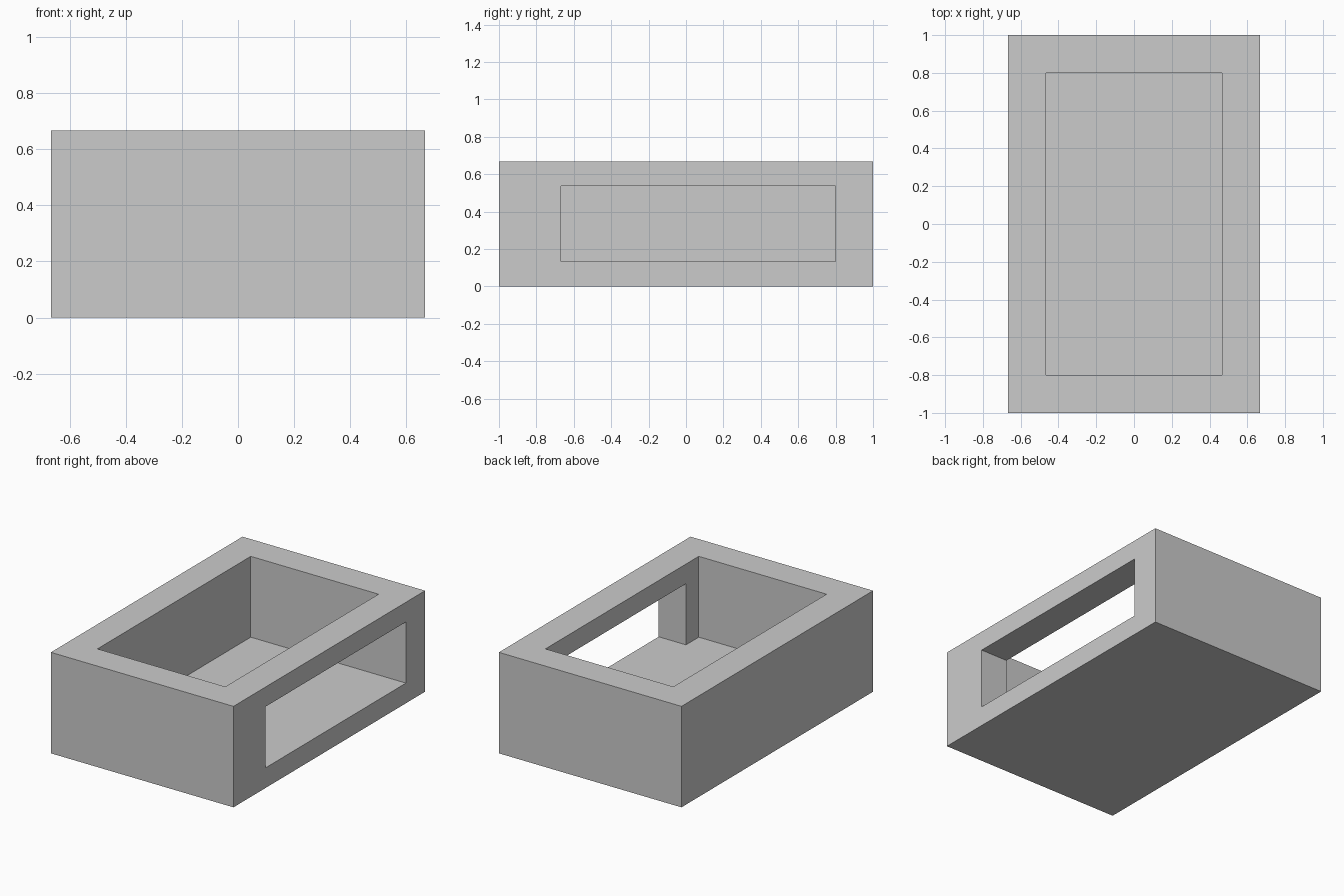
import bpy

if "Cube" in bpy.data.objects:
    bpy.data.objects.remove(bpy.data.objects["Cube"])


def box(name, x, y, z):
    """Box object spanning the given (min, max) ranges."""
    spans = (x, y, z)
    bpy.ops.mesh.primitive_cube_add(size=1)
    ob = bpy.context.object
    ob.name = name
    for v in ob.data.vertices:
        v.co = [(a + b) / 2 + c * (b - a) for (a, b), c in zip(spans, v.co)]
    return ob


def cut(target, cutter):
    mod = target.modifiers.new(cutter.name, 'BOOLEAN')
    mod.operation = 'DIFFERENCE'
    mod.solver = 'EXACT'
    mod.object = cutter
    bpy.context.view_layer.objects.active = target
    bpy.ops.object.modifier_apply(modifier=mod.name)
    bpy.data.objects.remove(cutter, do_unlink=True)


FLOOR = 0.133

# Outer block
tray = box("open_box", (-0.667, 0.667), (-1, 1), (0, 0.667))

# Open-topped cavity
cut(tray, box("cavity_cutter", (-0.467, 0.467), (-0.8, 0.8), (FLOOR, 0.9)))

# Side window, level with the floor and flush with the back inner wall
cut(tray, box("window_cutter", (0.3, 0.9), (-0.667, 0.8), (FLOOR, 0.537)))
